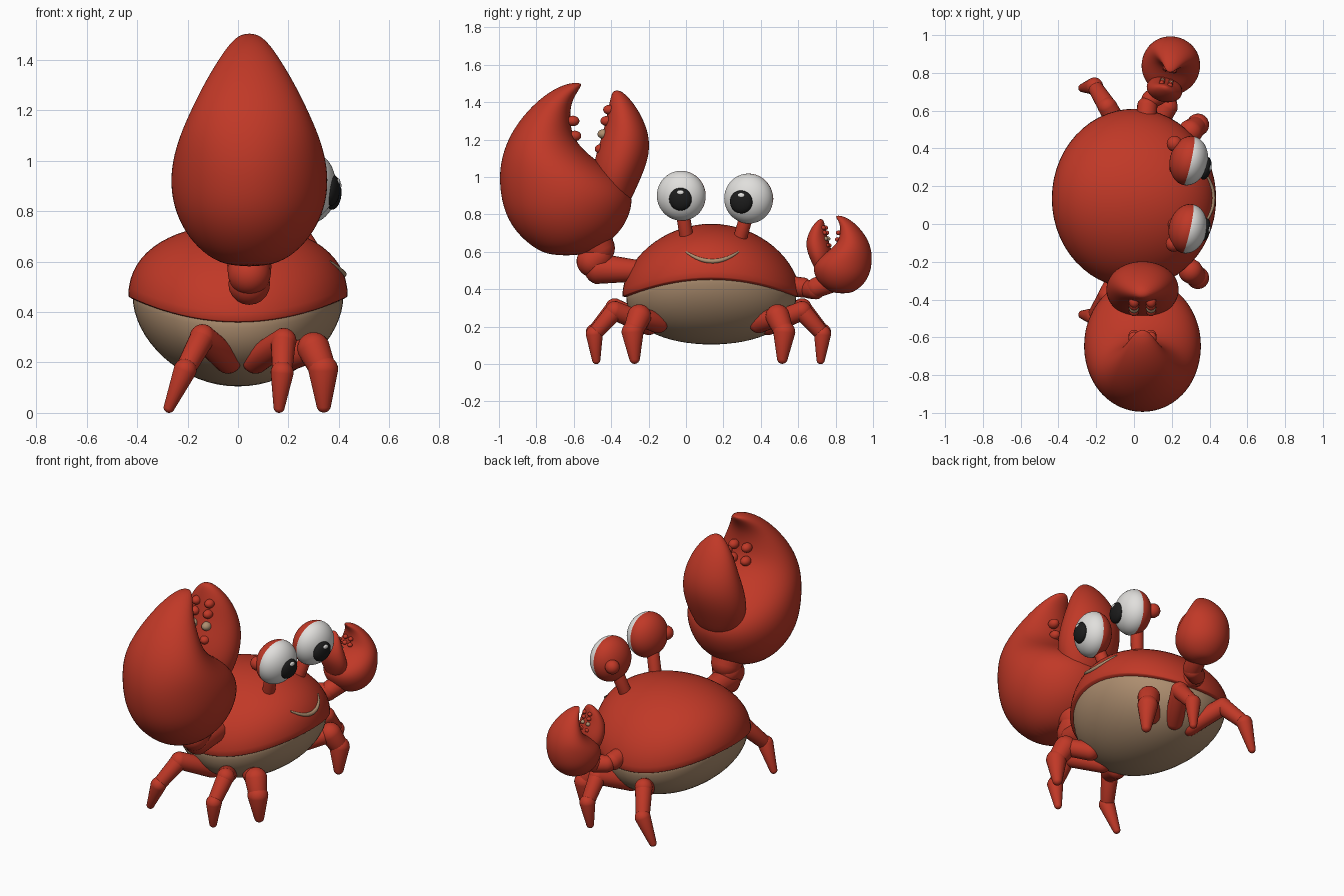
import bpy, bmesh, math
from mathutils import Vector, Matrix
from mathutils.bvhtree import BVHTree

if "Cube" in bpy.data.objects:
    bpy.data.objects.remove(bpy.data.objects["Cube"])


def material(name, rgb):
    m = bpy.data.materials.new(name)
    m.use_nodes = True
    m.diffuse_color = (*rgb, 1)
    bsdf = m.node_tree.nodes["Principled BSDF"]
    bsdf.inputs["Base Color"].default_value = (*rgb, 1)
    bsdf.inputs["Roughness"].default_value = 0.6
    return m


RED = material("shell_red", (0.53, 0.04, 0.02))
TAN = material("belly_tan", (0.42, 0.27, 0.16))
WHITE = material("eye_white", (0.75, 0.74, 0.72))
BLACK = material("pupil_black", (0.012, 0.012, 0.012))


def finish(name, bm, *mats, subdivide=0):
    bmesh.ops.recalc_face_normals(bm, faces=bm.faces)
    for f in bm.faces:
        f.smooth = True
    mesh = bpy.data.meshes.new(name)
    bm.to_mesh(mesh)
    bm.free()
    for m in mats:
        mesh.materials.append(m)
    ob = bpy.data.objects.new(name, mesh)
    bpy.context.collection.objects.link(ob)
    if subdivide:
        mod = ob.modifiers.new("smooth", "SUBSURF")
        mod.levels = mod.render_levels = subdivide
    return ob


def unit_sphere(segments=32, rings=16):
    bm = bmesh.new()
    bmesh.ops.create_uvsphere(bm, u_segments=segments, v_segments=rings, radius=1)
    return bm


def ellipsoid(name, center, radii, mat, facing=(0, 0, 1), matrix=Matrix()):
    bm = unit_sphere(20, 12)
    turn = Vector(facing).to_track_quat("Z", "Y").to_matrix().to_4x4()
    bm.transform(matrix @ Matrix.Translation(center) @ turn @ Matrix.Diagonal((*radii, 1)))
    return finish(name, bm, mat)


def limb(name, a, b, ra, rb):
    """Tapered, round-ended segment between two points."""
    a, b = Vector(a), Vector(b)
    turn = (b - a).to_track_quat("Z", "Y").to_matrix().to_4x4()
    bm = unit_sphere(20, 14)
    length = (b - a).length
    for v in bm.verts:
        v.co = v.co * rb + Vector((0, 0, length)) if v.co.z > 0.001 else v.co * ra
    bm.transform(Matrix.Translation(a) @ turn)
    return finish(name, bm, RED)


# Body halves share a rim that is high at the face and low at the claws
BODY_Y = 0.135


def body_half(name, rx, ry, up, down, mat):
    bm = unit_sphere(56, 32)
    for v in bm.verts:
        x, y, z = v.co
        rim = 0.415 + 0.05 * (x * x - y * y)
        v.co = (x * rx, BODY_Y + y * ry, rim + z * (up if z > 0 else down))
    tree = BVHTree.FromBMesh(bm)
    finish(name, bm, mat)
    return tree


shell_surface = body_half("shell", 0.435, 0.475, 0.335, 0.035, RED)
body_half("belly", 0.418, 0.455, 0.05, 0.31, TAN)

# Smile laid on the shell surface
curve = bpy.data.curves.new("smile", "CURVE")
curve.dimensions = "3D"
curve.bevel_depth = 0.012
curve.use_fill_caps = True
curve.materials.append(TAN)
steps = 16
line = curve.splines.new("POLY")
line.points.add(steps)
for i, p in enumerate(line.points):
    t = 2 * i / steps - 1
    hit = shell_surface.ray_cast(Vector((2, 0.14 + 0.14 * t, 0.55 + 0.05 * t * t)), Vector((-1, 0, 0)))[0]
    p.co = (*hit, 1)
    p.radius = 1 - 0.6 * t * t
bpy.context.collection.objects.link(bpy.data.objects.new("smile", curve))

# Eyes: red back, white front, raised pupil and glint
FACING = Vector((1, -0.22, -0.1)).normalized()
for side, center, pupil_y, base in (("right", Vector((0.285, -0.025, 0.9)), -0.03, (0.2, 0.01, 0.64)),
                                    ("left", Vector((0.29, 0.335, 0.885)), 0.295, (0.21, 0.28, 0.64))):
    bm = unit_sphere(40, 32)
    for f in bm.faces:
        f.material_index = 1 if f.calc_center_median().z > 0.0 else 0
    turn = FACING.to_track_quat("Z", "Y").to_matrix().to_4x4()
    bm.transform(Matrix.Translation(center) @ turn @ Matrix.Diagonal((0.132, 0.134, 0.1, 1)))
    finish(side + "_eye", bm, RED, WHITE)
    pupil = Vector((center.x + 0.088, pupil_y, center.z - 0.018))
    ellipsoid(side + "_pupil", pupil, (0.062, 0.062, 0.03), BLACK, FACING)
    ellipsoid(side + "_glint", pupil + Vector((0.022, 0.0, 0.034)), (0.02, 0.014, 0.01), WHITE, FACING)
    ellipsoid(side + "_eye_knob", center + Vector((-0.075, -0.08 if side == "right" else 0.09, 0)),
              (0.042, 0.042, 0.042), RED)
    limb(side + "_eye_stalk", base, center - Vector((0.03, 0, 0.05)), 0.037, 0.037)


# Claws: horizontal oval slices given as height, outer y, inner y, half width
PALM = [(0.58, -0.72, -0.56, 0.07), (0.615, -0.81, -0.46, 0.165), (0.7, -0.91, -0.35, 0.25),
        (0.8, -0.97, -0.295, 0.3), (0.9, -0.995, -0.275, 0.318), (1.0, -1.003, -0.34, 0.31),
        (1.1, -0.99, -0.5, 0.28), (1.2, -0.955, -0.6, 0.235), (1.3, -0.895, -0.62, 0.185),
        (1.4, -0.805, -0.615, 0.125), (1.47, -0.71, -0.57, 0.075), (1.505, -0.62, -0.55, 0.03)]
FINGER = [(0.82, -0.44, -0.32, 0.1), (0.95, -0.5, -0.26, 0.175), (1.05, -0.5, -0.215, 0.197),
          (1.15, -0.475, -0.19, 0.193), (1.25, -0.44, -0.202, 0.17), (1.35, -0.42, -0.248, 0.13),
          (1.42, -0.405, -0.3, 0.08), (1.465, -0.39, -0.35, 0.025)]
CLAW_X = 0.045


def claw_part(name, slices, matrix):
    bm = bmesh.new()
    n, last = 20, None
    for z, y0, y1, half in slices:
        ring = []
        for i in range(n):
            a = math.tau * i / n
            ring.append(bm.verts.new((CLAW_X + half * math.cos(a),
                                      (y0 + y1) / 2 + (y1 - y0) / 2 * math.sin(a), z)))
        if last:
            for i in range(n):
                j = (i + 1) % n
                bm.faces.new((last[i], last[j], ring[j], ring[i]))
        else:
            bm.faces.new(ring)
        last = ring
    bm.faces.new(last)
    bm.transform(matrix)
    finish(name, bm, RED, subdivide=2)


def claw(name, matrix):
    claw_part(name + "_palm", PALM, matrix)
    claw_part(name + "_finger", FINGER, matrix)
    for dx in (-0.045, 0.045):
        for i, (y, z) in enumerate(((-0.59, 1.14), (-0.595, 1.22), (-0.605, 1.3))):
            ellipsoid(f"{name}_palm_tooth_{i}", (CLAW_X + dx, y, z), (0.03, 0.035, 0.028), RED, matrix=matrix)
        for i, (y, z) in enumerate(((-0.455, 1.15), (-0.44, 1.23), (-0.425, 1.3), (-0.41, 1.36))):
            ellipsoid(f"{name}_finger_tooth_{i}", (CLAW_X + dx, y, z), (0.028, 0.033, 0.026),
                      TAN if i == 1 else RED, matrix=matrix)


claw("big_claw", Matrix())
claw("small_claw", Matrix.Translation((0.19, 0.82, 0.38)) @ Matrix.Rotation(math.radians(-15), 4, "Z")
     @ Matrix.Diagonal((0.5, -0.44, 0.45, 1)) @ Matrix.Translation((-CLAW_X, 0.6, -0.585)))

# Arms
limb("big_upper_arm", (0.05, -0.28, 0.5), (0.045, -0.46, 0.51), 0.06, 0.085)
limb("big_forearm", (0.045, -0.5, 0.55), (0.045, -0.48, 0.57), 0.085, 0.09)
limb("big_wrist", (0.045, -0.47, 0.62), (0.045, -0.5, 0.68), 0.09, 0.12)
limb("small_upper_arm", (0.06, 0.5, 0.43), (0.07, 0.62, 0.41), 0.05, 0.055)
limb("small_forearm", (0.09, 0.66, 0.4), (0.14, 0.69, 0.4), 0.05, 0.055)
limb("small_wrist", (0.15, 0.7, 0.41), (0.18, 0.78, 0.44), 0.055, 0.06)

# Legs: hip, knee, ankle, foot, mirrored across the body
LEGS = {"rear": ((-0.04, -0.2, 0.21), (-0.14, -0.38, 0.3), (-0.21, -0.49, 0.17), (-0.273, -0.48, 0.022)),
        "middle": ((0.07, -0.2, 0.21), (0.18, -0.38, 0.285), (0.175, -0.49, 0.16), (0.163, -0.48, 0.022)),
        "front": ((0.2, -0.15, 0.22), (0.3, -0.25, 0.255), (0.338, -0.285, 0.17), (0.34, -0.275, 0.03))}
for leg, joints in LEGS.items():
    wide = 1.3 if leg == "front" else 1.0
    for side, sign in (("right", 1), ("left", -1)):
        hip, knee, ankle, foot = [(x, y if sign == 1 else 0.24 - y, z) for x, y, z in joints]
        limb(f"{side}_{leg}_thigh", hip, knee, 0.055, 0.052)
        limb(f"{side}_{leg}_shin", knee, ankle, 0.05 * wide, 0.04 * wide)
        limb(f"{side}_{leg}_foot", ankle, foot, 0.046 * wide, 0.022 * wide)
